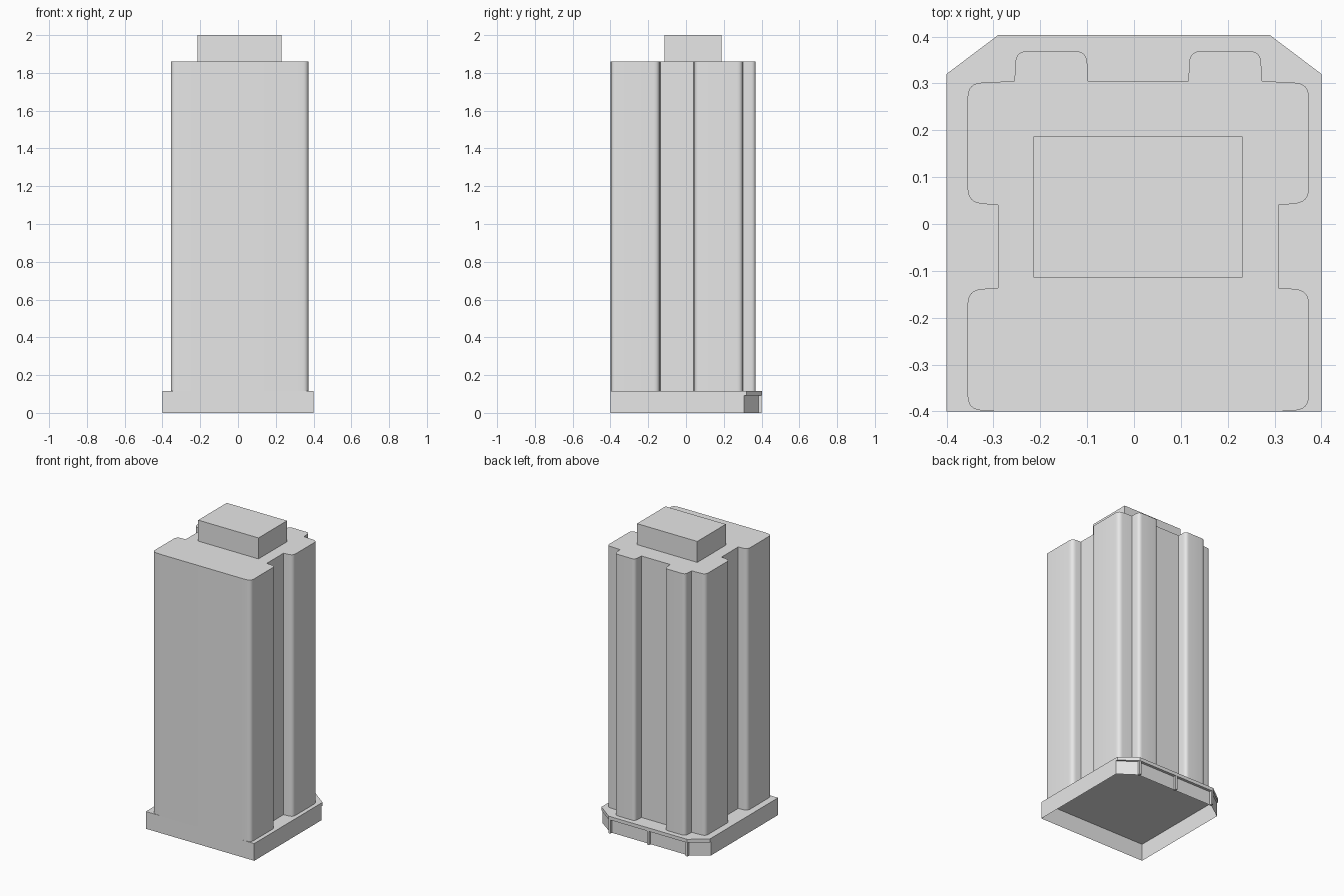
import bpy, bmesh
from mathutils import Vector

cube = bpy.data.objects.get("Cube")
if cube:
    bpy.data.objects.remove(cube, do_unlink=True)

grey = bpy.data.materials.new("light_grey")
grey.use_nodes = True
grey.diffuse_color = (0.8, 0.8, 0.8, 1)
grey.node_tree.nodes["Principled BSDF"].inputs["Base Color"].default_value = (0.8, 0.8, 0.8, 1)

PODIUM_TOP, LIP_BOTTOM, ROOF, TOP = 0.115, 0.092, 1.86, 2.0


def finish(name, bm):
    """Turn a bmesh into a grey object."""
    mesh = bpy.data.meshes.new(name)
    bm.to_mesh(mesh)
    bm.free()
    mesh.materials.append(grey)
    obj = bpy.data.objects.new(name, mesh)
    bpy.context.collection.objects.link(obj)
    return obj


def ring(bm, outline, z):
    return [bm.verts.new((x, y, z)) for x, y in outline]


def bridge(bm, low, high, sides=None):
    n = len(low)
    for i in sides or range(n):
        j = (i + 1) % n
        bm.faces.new((low[i], low[j], high[j], high[i]))


def prism(name, outline, z0, z1, bottom=True):
    """Extrude a counter-clockwise outline upwards."""
    bm = bmesh.new()
    low, high = ring(bm, outline, z0), ring(bm, outline, z1)
    bridge(bm, low, high)
    bm.faces.new(high)
    if bottom:
        bm.faces.new(low[::-1])
    return finish(name, bm)


def box(name, x0, x1, y0, y1, z0, z1, bottom=True):
    return prism(name, [(x0, y0), (x1, y0), (x1, y1), (x0, y1)], z0, z1, bottom)


def rounded(corners, steps=6):
    """Round each (x, y, radius) corner with a short curve."""
    points = []
    for i, (x, y, r) in enumerate(corners):
        p = Vector((x, y))
        if not r:
            points.append((x, y))
            continue
        before = Vector(corners[i - 1][:2])
        after = Vector(corners[(i + 1) % len(corners)][:2])
        a = p + (before - p).normalized() * r
        b = p + (after - p).normalized() * r
        for k in range(steps + 1):
            t = k / steps
            q = a * (1 - t) ** 2 + p * 2 * t * (1 - t) + b * t * t
            points.append((q.x, q.y))
    return points


# Podium: open-bottomed shell, recessed under a lip along the back
lip = [(-0.4, -0.4), (0.4, -0.4), (0.4, 0.32), (0.29, 0.403), (-0.29, 0.403), (-0.4, 0.32)]
wall = lip[:2] + [(0.4, 0.307), (0.29, 0.385), (-0.29, 0.385), (-0.4, 0.307)]
bm = bmesh.new()
foot, wall_top = ring(bm, wall, 0), ring(bm, wall, LIP_BOTTOM)
lip_low, lip_high = ring(bm, lip, LIP_BOTTOM), ring(bm, lip, PODIUM_TOP)
bridge(bm, foot, wall_top)
bridge(bm, wall_top, lip_low, sides=(2, 3, 4))
bridge(bm, lip_low, lip_high)
bm.faces.new(lip_high)
bmesh.ops.remove_doubles(bm, verts=bm.verts, dist=0.0001)
finish("podium", bm)

# Fins under the back lip
for name, x in (("left", 0.285), ("middle", 0), ("right", -0.285)):
    box("back_fin_" + name, x - 0.007, x + 0.007, 0.38, 0.401, 0, LIP_BOTTOM)

# Tower: mirrored plan with side notches and two rounded back bays
CENTRE = 0.009
half = [
    (0.30, -0.4, 0), (0.364, -0.396, 0.03),
    (0.364, -0.141, 0.03), (0.299, -0.136, 0),
    (0.299, 0.04, 0), (0.364, 0.046, 0.03),
    (0.364, 0.3, 0.03), (0.264, 0.305, 0),
    (0.261, 0.369, 0.025), (0.11, 0.369, 0.025), (0.107, 0.305, 0),
]
plan = rounded(half + [(-x, y, r) for x, y, r in reversed(half)])
tower = prism("tower", [(x + CENTRE, y) for x, y in plan], PODIUM_TOP, ROOF, bottom=False)
bpy.ops.object.select_all(action="DESELECT")
tower.select_set(True)
bpy.context.view_layer.objects.active = tower
bpy.ops.object.shade_smooth_by_angle(angle=0.6)

# Rooftop plant room
box("plant_room", -0.214, 0.231, -0.114, 0.187, ROOF, TOP, bottom=False)
